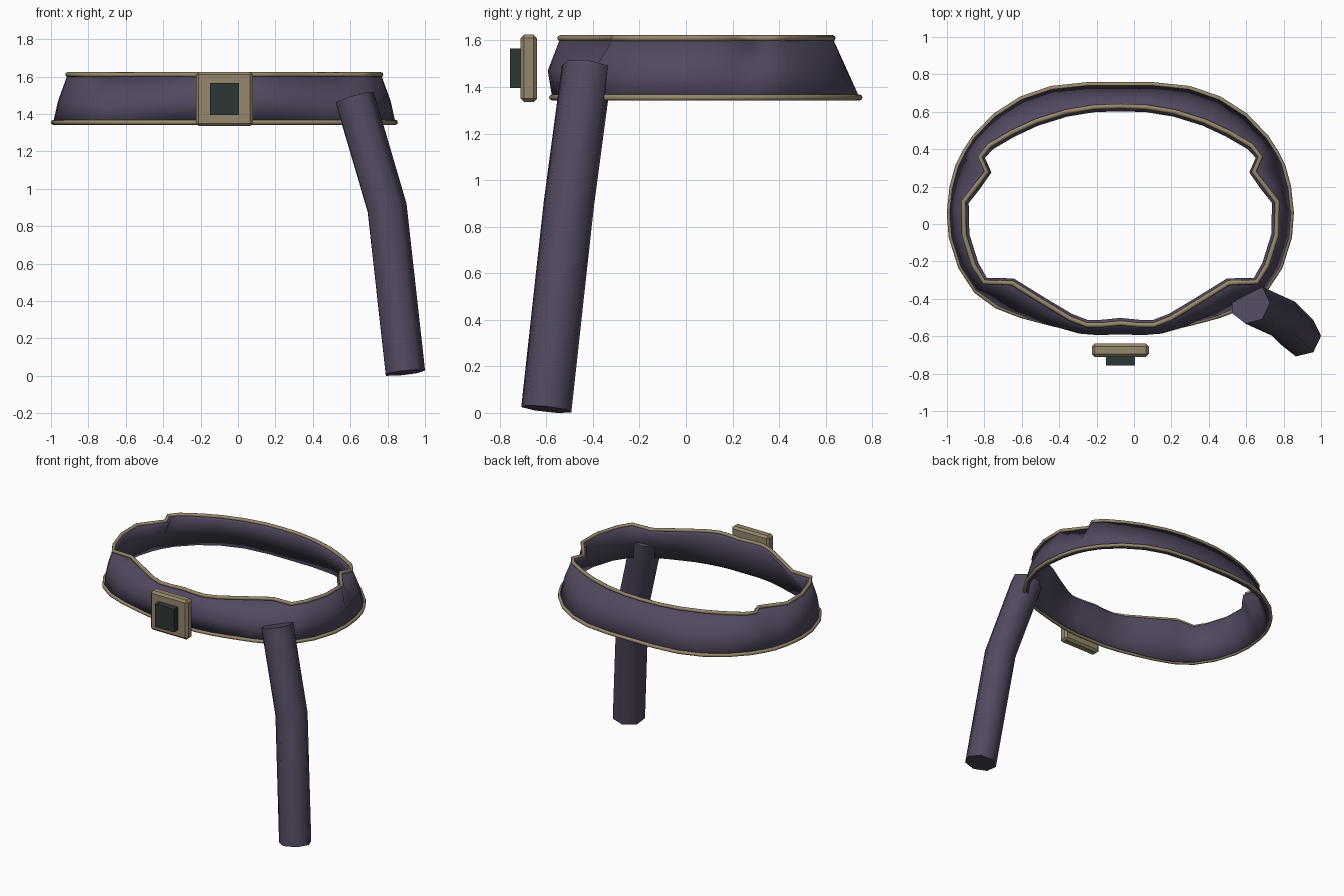
import bpy, bmesh, math
from mathutils import Vector

if "Cube" in bpy.data.objects:
    bpy.data.objects.remove(bpy.data.objects["Cube"])


def material(name, rgb):
    m = bpy.data.materials.new(name)
    m.diffuse_color = (*rgb, 1)
    m.use_nodes = True
    m.node_tree.nodes["Principled BSDF"].inputs["Base Color"].default_value = m.diffuse_color
    return m


PURPLE = material("dull purple", (0.085, 0.066, 0.115))
TAN = material("aged tan", (0.30, 0.245, 0.15))
DARK = material("dark slate", (0.027, 0.037, 0.037))


def finish(name, bm, mat, smooth=None):
    me = bpy.data.meshes.new(name)
    bm.to_mesh(me)
    bm.free()
    ob = bpy.data.objects.new(name, me)
    bpy.context.collection.objects.link(ob)
    me.materials.append(mat)
    if smooth:
        bpy.ops.object.select_all(action='DESELECT')
        ob.select_set(True)
        bpy.context.view_layer.objects.active = ob
        bpy.ops.object.shade_smooth_by_angle(angle=math.radians(smooth))
    return ob


def tube(name, pts, radius, sides, ref, mat, closed=False):
    """Sweep a regular polygon along a path."""
    bm = bmesh.new()
    n = len(pts)
    rings = []
    for i, p in enumerate(pts):
        a = pts[(i - 1) % n] if closed else pts[max(i - 1, 0)]
        b = pts[(i + 1) % n] if closed else pts[min(i + 1, n - 1)]
        t = ((p - a).normalized() + (b - p).normalized()).normalized()
        u = (ref - t * ref.dot(t)).normalized()
        v = t.cross(u)
        angles = [2 * math.pi * k / sides for k in range(sides)]
        rings.append([bm.verts.new(p + radius * (u * math.cos(w) + v * math.sin(w)))
                      for w in angles])
    for i in range(n if closed else n - 1):
        r, s = rings[i], rings[(i + 1) % n]
        for k in range(sides):
            j = (k + 1) % sides
            bm.faces.new((r[k], r[j], s[j], s[k]))
    if not closed:
        bm.faces.new(rings[0])
        bm.faces.new(rings[-1])
    bmesh.ops.recalc_face_normals(bm, faces=bm.faces)
    return finish(name, bm, mat, 60)


def box(name, lo, hi, bevel, mat):
    lo, hi = Vector(lo), Vector(hi)
    bm = bmesh.new()
    bmesh.ops.create_cube(bm, size=1)
    for v in bm.verts:
        v.co = (lo + hi) / 2 + v.co * (hi - lo)
    if bevel:
        bmesh.ops.bevel(bm, geom=bm.edges[:], offset=bevel, segments=1, affect='EDGES')
    return finish(name, bm, mat)


# Half outline of the belt, front to back: bottom x, y then top x, y
CX = -0.073
HALF = [(0, -0.575, 0, -0.53), (0.13, -0.575, 0.10, -0.54), (0.25, -0.56, 0.18, -0.54),
        (0.38, -0.53, 0.27, -0.505), (0.53, -0.49, 0.41, -0.42), (0.66, -0.44, 0.58, -0.315),
        (0.77, -0.36, 0.73, -0.31), (0.855, -0.23, 0.785, -0.22), (0.905, -0.07, 0.835, -0.06),
        (0.915, 0.06, 0.838, 0.12), (0.90, 0.20, 0.775, 0.20), (0.87, 0.31, 0.715, 0.28),
        (0.835, 0.38, 0.75, 0.36), (0.78, 0.465, 0.70, 0.42), (0.67, 0.58, 0.58, 0.49),
        (0.53, 0.67, 0.45, 0.55), (0.37, 0.725, 0.29, 0.60), (0.18, 0.745, 0.14, 0.625),
        (0, 0.745, 0, 0.63)]
LOOP = HALF + [(-a, b, -c, d) for a, b, c, d in HALF[-2:0:-1]]
Z0, ZM, Z1 = 1.355, 1.47, 1.61

bottom = [Vector((CX + a, b, Z0)) for a, b, c, d in LOOP]
top = [Vector((CX + c, d, Z1)) for a, b, c, d in LOOP]
middle = []
for p, q in zip(bottom, top):
    m = p.lerp(q, 0.45)
    m.z = ZM
    m.x = CX + (m.x - CX) * 1.01
    m.y -= 0.035 * min(1, max(0, (-m.y - 0.3) / 0.2))   # front bulge
    middle.append(m)

# Belt band with thickness towards the inside
bm = bmesh.new()
rows = [[bm.verts.new(p) for p in row] for row in (bottom, middle, top)]
n = len(LOOP)
for r, s in zip(rows, rows[1:]):
    for i in range(n):
        j = (i + 1) % n
        bm.faces.new((r[i], r[j], s[j], s[i]))
belt = finish("belt_band", bm, PURPLE, 40)
wall = belt.modifiers.new("thickness", 'SOLIDIFY')
wall.thickness = 0.03
wall.offset = -1

# Piping along both edges
UP = Vector((0, 0, 1))
tube("belt_rim_bottom", bottom, 0.013, 8, UP, TAN, True)
tube("belt_rim_top", top, 0.013, 8, UP, TAN, True)

# Buckle plate and its centre block
box("buckle_plate", (-0.225, -0.71, 1.335), (0.08, -0.64, 1.625), 0.015, TAN)
box("buckle_block", (-0.15, -0.757, 1.395), (0.005, -0.70, 1.565), 0, DARK)

# Hanging bent scabbard tube
tube("scabbard", [Vector((0.62, -0.425, 1.485)), Vector((0.792, -0.503, 0.9)),
                  Vector((0.89, -0.6, 0.016))], 0.111, 7, Vector((1, 0, 0)), PURPLE)
